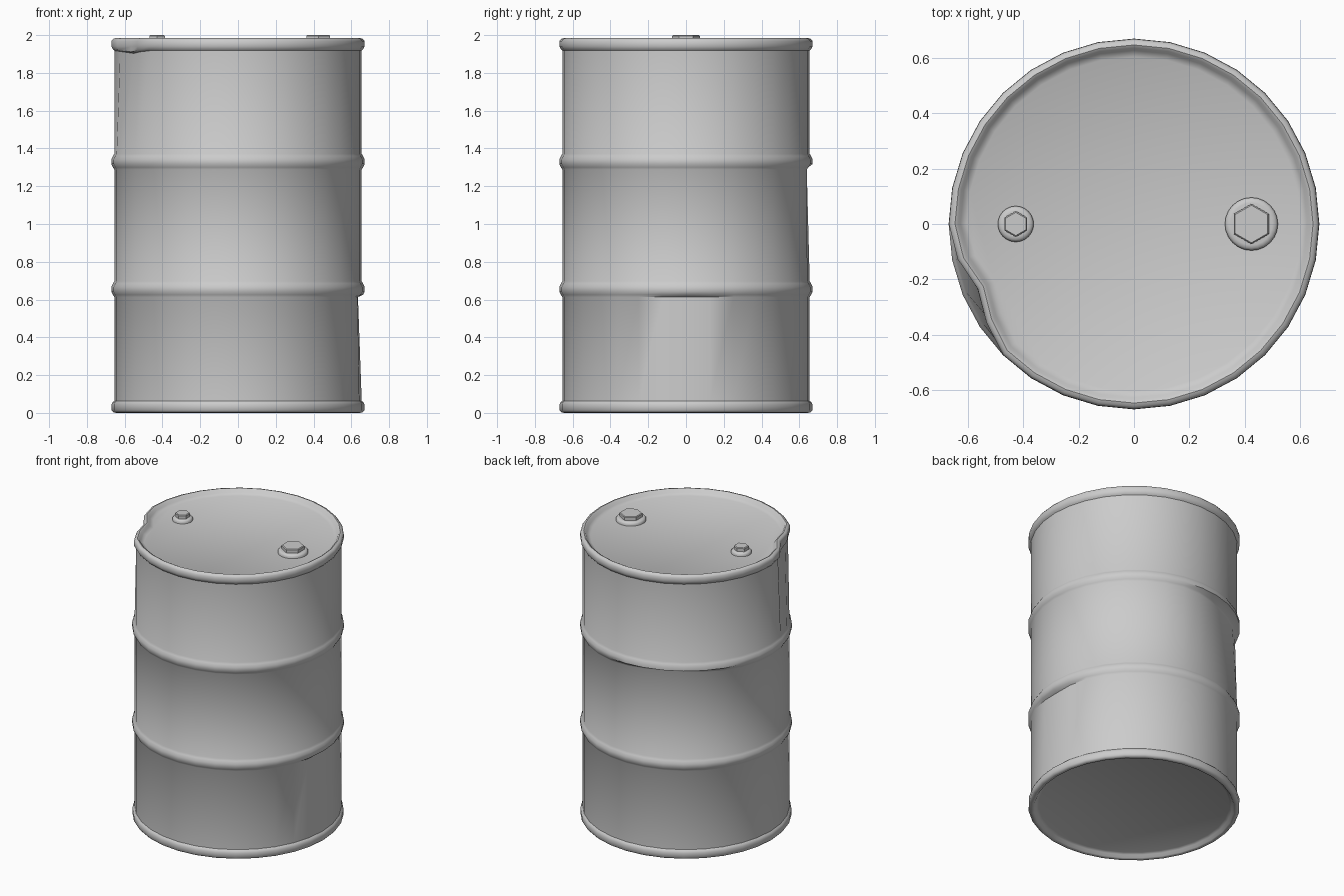
import bpy, bmesh, math

if "Cube" in bpy.data.objects:
    bpy.data.objects.remove(bpy.data.objects["Cube"])

SEG = 32


def lathe(name, profile, seg, loc=(0, 0), dent=None, angle=40, phase=0.0):
    """Revolve (radius, z) points, capping both ends."""
    bm = bmesh.new()
    rings = []
    for r, z in profile:
        ring = []
        for i in range(seg):
            a = 2 * math.pi * i / seg + phase
            rr, zz = dent(r, z, math.degrees(a)) if dent else (r, z)
            ring.append(bm.verts.new((rr * math.cos(a) + loc[0], rr * math.sin(a) + loc[1], zz)))
        rings.append(ring)
    for lo, hi in zip(rings, rings[1:]):
        for i in range(seg):
            j = (i + 1) % seg
            bm.faces.new((lo[i], lo[j], hi[j], hi[i]))
    bm.faces.new(rings[0][::-1])
    bm.faces.new(rings[-1])
    bmesh.ops.recalc_face_normals(bm, faces=bm.faces)
    me = bpy.data.meshes.new(name)
    bm.to_mesh(me)
    bm.free()
    ob = bpy.data.objects.new(name, me)
    bpy.context.collection.objects.link(ob)
    bpy.ops.object.select_all(action='DESELECT')
    ob.select_set(True)
    bpy.context.view_layer.objects.active = ob
    bpy.ops.object.shade_smooth_by_angle(angle=math.radians(angle))
    return ob


def bump(a, centre, width):
    d = abs((a - centre + 180) % 360 - 180) / width
    return 0.5 + 0.5 * math.cos(math.pi * d) if d < 1 else 0.0


def dents(r, z, a):
    # crushed rim at the front left
    if z > 1.9 and r > 0.5:
        w = bump(a, 203.5, 20)
        depth = 0.058 if r < 0.66 or z > 1.935 else 0.05
        r -= depth * w
        if z < 1.94 and r > 0.6 - 0.058 * w + 0.03:
            z -= 0.015 * w
    # wide flat dent under the upper hoop at the back
    if 1.25 < z < 1.305:
        r -= 0.045 * bump(a, 117, 45)
    # small dent under the lower hoop on the right
    if 0.58 < z < 0.625:
        r -= 0.02 * bump(a, 0, 22)
    return r, z


def hoop(z):
    return [(0.655, z - 0.042), (0.662, z - 0.03), (0.671, z - 0.012), (0.671, z + 0.012),
            (0.662, z + 0.03), (0.655, z + 0.042)]


# drum shell with rims, hoops and recessed ends
profile = [(0.605, 0.03), (0.622, 0.022), (0.633, 0.005), (0.645, 0.0), (0.66, 0.003),
           (0.669, 0.014), (0.669, 0.045), (0.663, 0.057), (0.655, 0.064)]
profile += hoop(0.655) + hoop(1.33)
profile += [(0.655, 1.918), (0.663, 1.926), (0.67, 1.94), (0.67, 1.968), (0.661, 1.98),
            (0.648, 1.984), (0.637, 1.978), (0.628, 1.962), (0.605, 1.95)]
lathe("drum_shell", profile, SEG, dent=dents)

# bungs: round flange plus hexagonal plug
for name, x, rf, rh in (("large_bung", 0.425, 0.096, 0.073), ("small_bung", -0.428, 0.065, 0.047)):
    lathe(name + "_flange", [(rf, 1.945), (rf, 1.962), (rf - 0.008, 1.972), (rf - 0.02, 1.974)],
          24, (x, 0), angle=50)
    lathe(name + "_plug", [(rh, 1.96), (rh, 1.995), (rh - 0.005, 2.0)],
          6, (x, 0), angle=20, phase=math.pi / 6)
